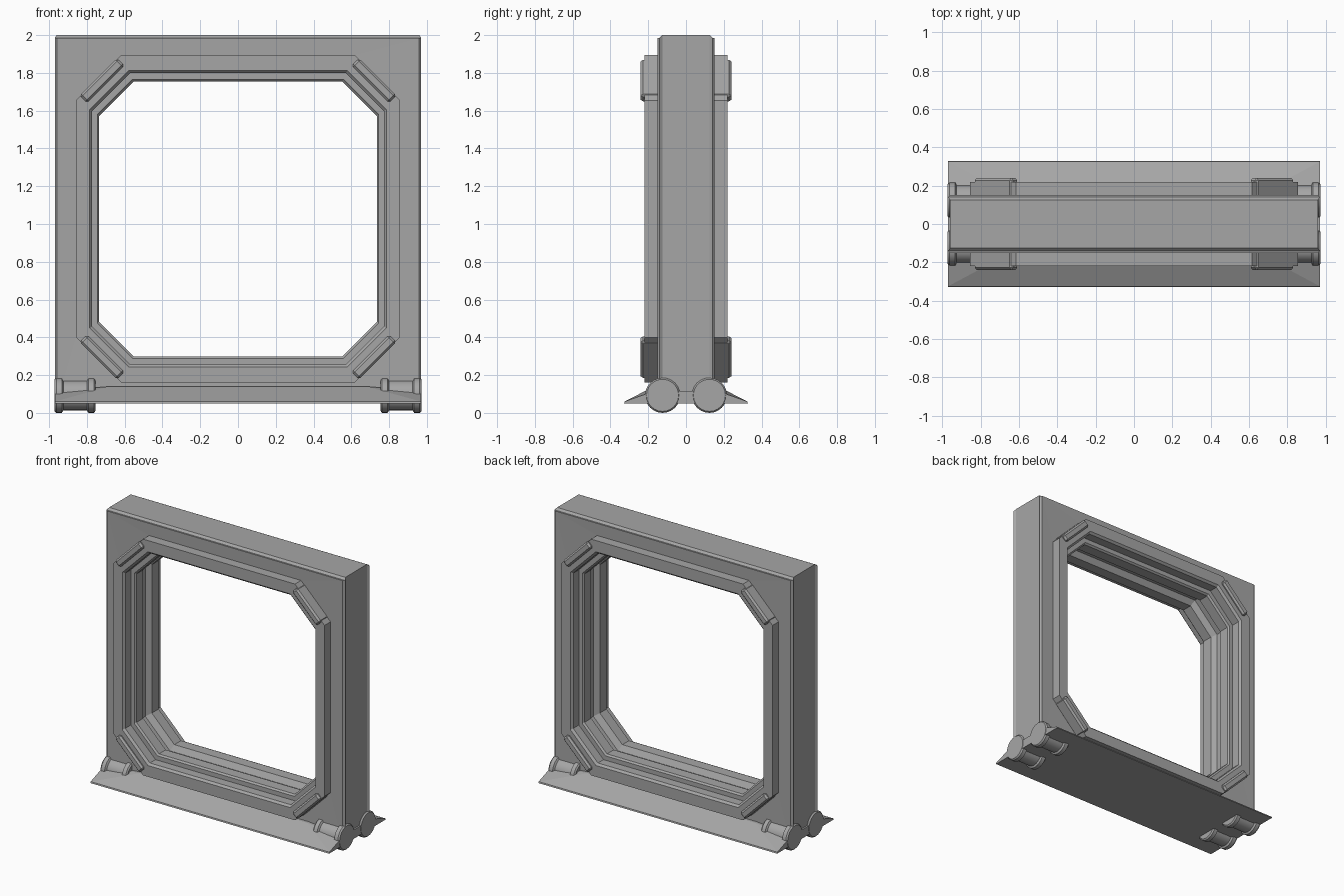
import bpy, bmesh, math
from mathutils import Matrix, Vector

cube = bpy.data.objects.get("Cube")
if cube:
    bpy.data.objects.remove(cube, do_unlink=True)

grey = bpy.data.materials.new("stone_grey")
grey.use_nodes = True
COLOUR = (0.38, 0.38, 0.38, 1)
grey.diffuse_color = COLOUR
grey.node_tree.nodes["Principled BSDF"].inputs["Base Color"].default_value = COLOUR


def finish(name, bm):
    bmesh.ops.remove_doubles(bm, verts=bm.verts, dist=0.0005)
    bmesh.ops.recalc_face_normals(bm, faces=bm.faces)
    mesh = bpy.data.meshes.new(name)
    bm.to_mesh(mesh)
    bm.free()
    mesh.materials.append(grey)
    obj = bpy.data.objects.new(name, mesh)
    bpy.context.collection.objects.link(obj)
    return obj


def octagon(bm, hx, z0, z1, cut, y):
    """Ring of eight vertices; a zero cut collapses to a rectangle."""
    pts = [(hx, z0 + cut), (hx, z1 - cut), (hx - cut, z1), (cut - hx, z1),
           (-hx, z1 - cut), (-hx, z0 + cut), (cut - hx, z0), (hx - cut, z0)]
    return [bm.verts.new((x, y, z)) for x, z in pts]


def loft(bm, rings):
    """Join the rings into a closed loop of bands."""
    for a, b in zip(rings, rings[1:] + rings[:1]):
        for i in range(8):
            j = (i + 1) % 8
            bm.faces.new((a[i], a[j], b[j], b[i]))


# Wall slab with an eight-sided opening, stepped trim and two inner ribs
half = [(0, -0.15), (0, -0.22), (0.075, -0.22), (0.088, -0.205), (0.088, -0.14),
        (0.117, -0.14), (0.127, -0.128), (0.127, -0.05), (0.09, -0.025)]
profile = half + [(d, -y) for d, y in reversed(half)]
bm = bmesh.new()
rings = [octagon(bm, 0.97, 0.05, 1.985, 0, -0.14),
         octagon(bm, 0.96, 0.05, 2.0, 0, -0.125),
         octagon(bm, 0.96, 0.05, 2.0, 0, 0.125),
         octagon(bm, 0.97, 0.05, 1.985, 0, 0.14),
         octagon(bm, 0.957, 0.05, 1.985, 0, 0.152)]
for d, y in reversed(profile):
    rings.append(octagon(bm, 0.857 - 0.96 * d, 0.16 + 1.1 * d, 1.895 - 1.1 * d,
                         0.24 - 0.45 * d, y))
rings.append(octagon(bm, 0.957, 0.05, 1.985, 0, -0.152))
loft(bm, rings)
finish("wall_frame", bm)

# Corner clamps across each cut corner of the trim, front and back
for sy, face in ((-1, "front"), (1, "back")):
    for sx, side in ((1, "left"), (-1, "right")):
        for sz, level in ((1, "upper"), (-1, "lower")):
            bm = bmesh.new()
            bmesh.ops.create_cube(bm, size=1)
            place = (Matrix.Translation((sx * 0.72, sy * 0.19, 1.0275 + sz * 0.732))
                     @ Matrix.Rotation(sx * sz * math.pi / 4, 4, "Y")
                     @ Matrix.Diagonal((0.28, 0.1, 0.055, 1)))
            bmesh.ops.transform(bm, matrix=place, verts=bm.verts)
            bmesh.ops.bevel(bm, geom=bm.edges[:], offset=0.012, segments=1,
                            affect="EDGES")
            finish(f"{face}_{side}_{level}_clamp", bm)

# Sloping skirts along the foot, with lower outer corners
for s, face in ((-1, "front"), (1, "back")):
    bm = bmesh.new()

    def pair(x, y, z):
        return [bm.verts.new((k * x, s * y, z)) for k in (-1, 1)]

    base_in, base_out = pair(0.97, 0, 0.05), pair(0.97, 0.328, 0.05)
    lip, ridge = pair(0.97, 0.325, 0.06), pair(0.68, 0.17, 0.14)
    corner = pair(0.97, 0.17, 0.115)
    top_in, end_in = pair(0.68, 0, 0.14), pair(0.97, 0, 0.115)
    for a, b in ((base_in, base_out), (base_out, lip), (lip, ridge),
                 (ridge, top_in)):
        bm.faces.new((a[0], a[1], b[1], b[0]))
    for k in (0, 1):
        bm.faces.new((lip[k], ridge[k], corner[k]))
        bm.faces.new((ridge[k], corner[k], end_in[k], top_in[k]))
        bm.faces.new((base_in[k], base_out[k], lip[k], corner[k], end_in[k]))
    bm.faces.new((base_in[0], base_in[1], end_in[1], top_in[1], top_in[0], end_in[0]))
    finish(f"{face}_skirt", bm)

# Foot rollers with a collar at each end
SIDES = 24
outline = [(0.755, 0.083), (0.763, 0.093), (0.792, 0.093), (0.8, 0.08),
           (0.925, 0.08), (0.933, 0.093), (0.962, 0.093), (0.972, 0.085)]
for sy, face in ((-1, "front"), (1, "back")):
    for sx, side in ((1, "left"), (-1, "right")):
        bm = bmesh.new()
        loops = []
        for x, r in outline:
            loops.append([bm.verts.new((sx * x, sy * 0.124 + r * math.cos(t),
                                        0.093 + r * math.sin(t)))
                          for t in (math.tau * i / SIDES for i in range(SIDES))])
        for a, b in zip(loops, loops[1:]):
            for i in range(SIDES):
                j = (i + 1) % SIDES
                bm.faces.new((a[i], a[j], b[j], b[i]))
        bm.faces.new(loops[0])
        bm.faces.new(loops[-1])
        roller = finish(f"{face}_{side}_roller", bm)
        bpy.ops.object.select_all(action="DESELECT")
        roller.select_set(True)
        bpy.context.view_layer.objects.active = roller
        bpy.ops.object.shade_smooth_by_angle(angle=math.radians(30))
